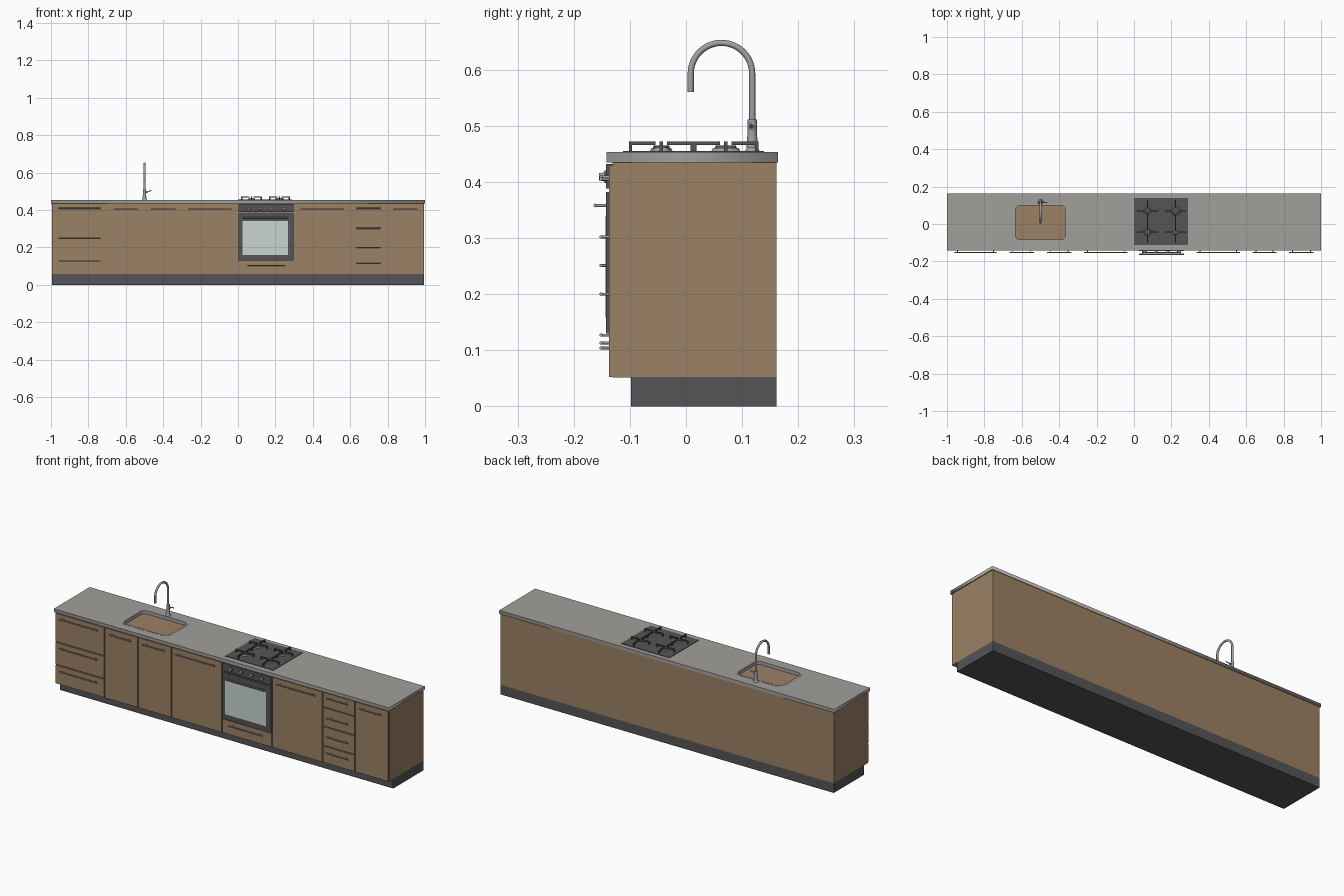
import bpy, math
from mathutils import Vector

if "Cube" in bpy.data.objects:
    bpy.data.objects.remove(bpy.data.objects["Cube"])


def material(name, r, g, b):
    m = bpy.data.materials.new(name)
    m.diffuse_color = (r, g, b, 1)
    m.use_nodes = True
    m.node_tree.nodes["Principled BSDF"].inputs["Base Color"].default_value = m.diffuse_color
    return m


WOOD = material("wood", 0.33, 0.22, 0.13)
DARK = material("dark_grey", 0.09, 0.09, 0.095)
STONE = material("worktop_grey", 0.36, 0.35, 0.325)
METAL = material("metal", 0.36, 0.36, 0.36)
GLASS = material("oven_glass", 0.58, 0.66, 0.64)


def finish(ob, name, mat):
    ob.name = name
    ob.data.materials.clear()
    ob.data.materials.append(mat)
    return ob


def box(name, x0, x1, y0, y1, z0, z1, mat):
    bpy.ops.mesh.primitive_cube_add(size=1, location=((x0 + x1) / 2, (y0 + y1) / 2, (z0 + z1) / 2))
    ob = bpy.context.object
    ob.scale = (x1 - x0, y1 - y0, z1 - z0)
    bpy.ops.object.transform_apply(location=False, rotation=False, scale=True)
    return finish(ob, name, mat)


def rod(name, a, b, r, mat, r2=None, sides=16):
    a, b = Vector(a), Vector(b)
    bpy.ops.mesh.primitive_cone_add(vertices=sides, radius1=r, radius2=r if r2 is None else r2,
                                    depth=(b - a).length, location=(a + b) / 2)
    ob = bpy.context.object
    ob.rotation_euler = (b - a).to_track_quat('Z', 'Y').to_euler()
    bpy.ops.object.shade_smooth_by_angle(angle=math.radians(40))
    return finish(ob, name, mat)


def handle(name, x0, x1, z, y=-0.1515, r=0.003, inset=0.018):
    rod(name + "_bar", (x0, y, z), (x1, y, z), r, METAL, sides=12)
    for x in (x0 + inset, x1 - inset):
        rod(name + "_post", (x, -0.136, z), (x, y, z), r * 0.8, METAL, sides=12)


def rounded_rect(x0, x1, y0, y1, r, n=6):
    pts = []
    for cx, cy, start in ((x1 - r, y1 - r, 0), (x0 + r, y1 - r, 90), (x0 + r, y0 + r, 180), (x1 - r, y0 + r, 270)):
        for i in range(n + 1):
            t = math.radians(start + 90 * i / n)
            pts.append((cx + r * math.cos(t), cy + r * math.sin(t)))
    return pts


def plate(name, loops, z0, z1, mat):
    # filled flat outline with holes, given a thickness
    cu = bpy.data.curves.new(name, 'CURVE')
    cu.dimensions = '2D'
    cu.fill_mode = 'BOTH'
    cu.extrude = (z1 - z0) / 2
    for loop in loops:
        s = cu.splines.new('POLY')
        s.points.add(len(loop) - 1)
        for p, (x, y) in zip(s.points, loop):
            p.co = (x, y, 0, 1)
        s.use_cyclic_u = True
    ob = bpy.data.objects.new(name, cu)
    bpy.context.collection.objects.link(ob)
    ob.location.z = (z0 + z1) / 2
    bpy.ops.object.select_all(action='DESELECT')
    ob.select_set(True)
    bpy.context.view_layer.objects.active = ob
    bpy.ops.object.convert(target='MESH')
    return finish(bpy.context.object, name, mat)


# plinth, carcass and worktop with the sink opening
box("plinth", -0.995, 0.995, -0.098, 0.161, 0, 0.052, DARK)
box("carcass", -0.995, 0.995, -0.131, 0.161, 0.051, 0.435, WOOD)
opening = rounded_rect(-0.64, -0.36, -0.09, 0.105, 0.03)
plate("worktop", [[(-1, -0.142), (1, -0.142), (1, 0.164), (-1, 0.164)], opening], 0.435, 0.453, STONE)
plate("sink_rim", [rounded_rect(-0.644, -0.356, -0.094, 0.109, 0.034),
                   rounded_rect(-0.634, -0.366, -0.084, 0.099, 0.025)], 0.4355, 0.4537, METAL)

# cabinet fronts: left, right, panel edges from bottom to top, handle heights
G = 0.0025
fronts = [
    ("left_drawer", -0.995, -0.70, (0.052, 0.152, 0.275, 0.432), (0.127, 0.251, 0.409)),
    ("sink_door_left", -0.70, -0.50, (0.052, 0.432), (0.405,)),
    ("sink_door_right", -0.50, -0.30, (0.052, 0.432), (0.405,)),
    ("middle_door", -0.30, 0.0, (0.052, 0.432), (0.405,)),
    ("oven_drawer", 0.0, 0.30, (0.052, 0.128), (0.104,)),
    ("right_door", 0.30, 0.60, (0.052, 0.432), (0.405,)),
    ("right_drawer", 0.60, 0.795, (0.052, 0.142, 0.247, 0.350, 0.432), (0.113, 0.200, 0.302, 0.409)),
    ("end_door", 0.795, 0.995, (0.052, 0.432), (0.405,)),
]
for name, x0, x1, edges, grips in fronts:
    inset = 0.05 if name == "oven_drawer" else 0.034
    for z0, z1, hz in zip(edges, edges[1:], grips):
        box(name + "_front", x0 + G, x1 - G, -0.1375, -0.130, z0 + G * (z0 > 0.06), z1 - G, WOOD)
        handle(name + "_handle", x0 + inset, x1 - inset, hz)

# oven
box("oven_control_panel", 0.003, 0.297, -0.1425, -0.130, 0.388, 0.432, DARK)
box("oven_door", 0.003, 0.297, -0.1425, -0.130, 0.130, 0.382, DARK)
box("oven_window", 0.024, 0.267, -0.1432, -0.142, 0.158, 0.340, GLASS)
handle("oven_handle", 0.026, 0.266, 0.358, y=-0.162, r=0.0033, inset=0.02)
for x in (0.056, 0.119, 0.181, 0.244):
    rod("oven_knob_base", (x, -0.142, 0.409), (x, -0.145, 0.409), 0.011, DARK, sides=24)
    rod("oven_knob", (x, -0.144, 0.409), (x, -0.155, 0.409), 0.008, METAL, 0.0065, 24)

# gas hob with four burners and pan supports
box("hob_plate", 0.001, 0.29, -0.112, 0.139, 0.452, 0.4555, DARK)
T = 0.003
for cx, cy, r in ((0.072, -0.044, 0.02), (0.222, -0.044, 0.016), (0.072, 0.071, 0.02), (0.222, 0.071, 0.026)):
    rod("burner_base", (cx, cy, 0.455), (cx, cy, 0.460), r, METAL, r * 0.88, 32)
    rod("burner_cap", (cx, cy, 0.460), (cx, cy, 0.4645), r * 0.75, DARK, r * 0.7, 32)
    for s in (-1, 1):
        xs = sorted((cx + s * 0.010, cx + s * 0.055))
        ys = sorted((cy + s * 0.010, cy + s * 0.058))
        box("support_arm_x", xs[0], xs[1], cy - T, cy + T, 0.466, 0.472, DARK)
        box("support_arm_y", cx - T, cx + T, ys[0], ys[1], 0.466, 0.472, DARK)
        lx, ly = cx + s * 0.052, cy + s * 0.055
        box("support_leg_x", lx - T, lx + T, cy - T, cy + T, 0.455, 0.467, DARK)
        box("support_leg_y", cx - T, cx + T, ly - T, ly + T, 0.455, 0.467, DARK)

# tap: flared base, body, arched spout and side lever
TX, TY = -0.5, 0.118
rod("tap_base", (TX, TY, 0.453), (TX, TY, 0.460), 0.014, METAL, 0.0105, 32)
rod("tap_lower_body", (TX, TY, 0.460), (TX, TY, 0.485), 0.0105, METAL, 0.0085, 32)
rod("tap_upper_body", (TX, TY, 0.485), (TX, TY, 0.511), 0.0085, METAL, sides=32)
path = [(TX, TY, 0.505)]
for i in range(25):
    t = math.pi * i / 24
    path.append((TX, TY - 0.0548 + 0.0548 * math.cos(t), 0.593 + 0.0548 * math.sin(t)))
path.append((TX, TY - 0.1096, 0.560))
cu = bpy.data.curves.new("tap_spout", 'CURVE')
cu.dimensions = '3D'
cu.bevel_depth = 0.0055
cu.bevel_resolution = 4
cu.use_fill_caps = True
s = cu.splines.new('POLY')
s.points.add(len(path) - 1)
for p, co in zip(s.points, path):
    p.co = (*co, 1)
spout = bpy.data.objects.new("tap_spout", cu)
bpy.context.collection.objects.link(spout)
bpy.ops.object.select_all(action='DESELECT')
spout.select_set(True)
bpy.context.view_layer.objects.active = spout
bpy.ops.object.convert(target='MESH')
bpy.ops.object.shade_smooth_by_angle(angle=math.radians(40))
finish(bpy.context.object, "tap_spout", METAL)
rod("tap_lever_joint", (TX, TY, 0.497), (TX + 0.015, TY, 0.497), 0.005, METAL)
rod("tap_lever", (TX + 0.012, TY, 0.497), (TX + 0.037, TY - 0.004, 0.504), 0.0025, METAL)
